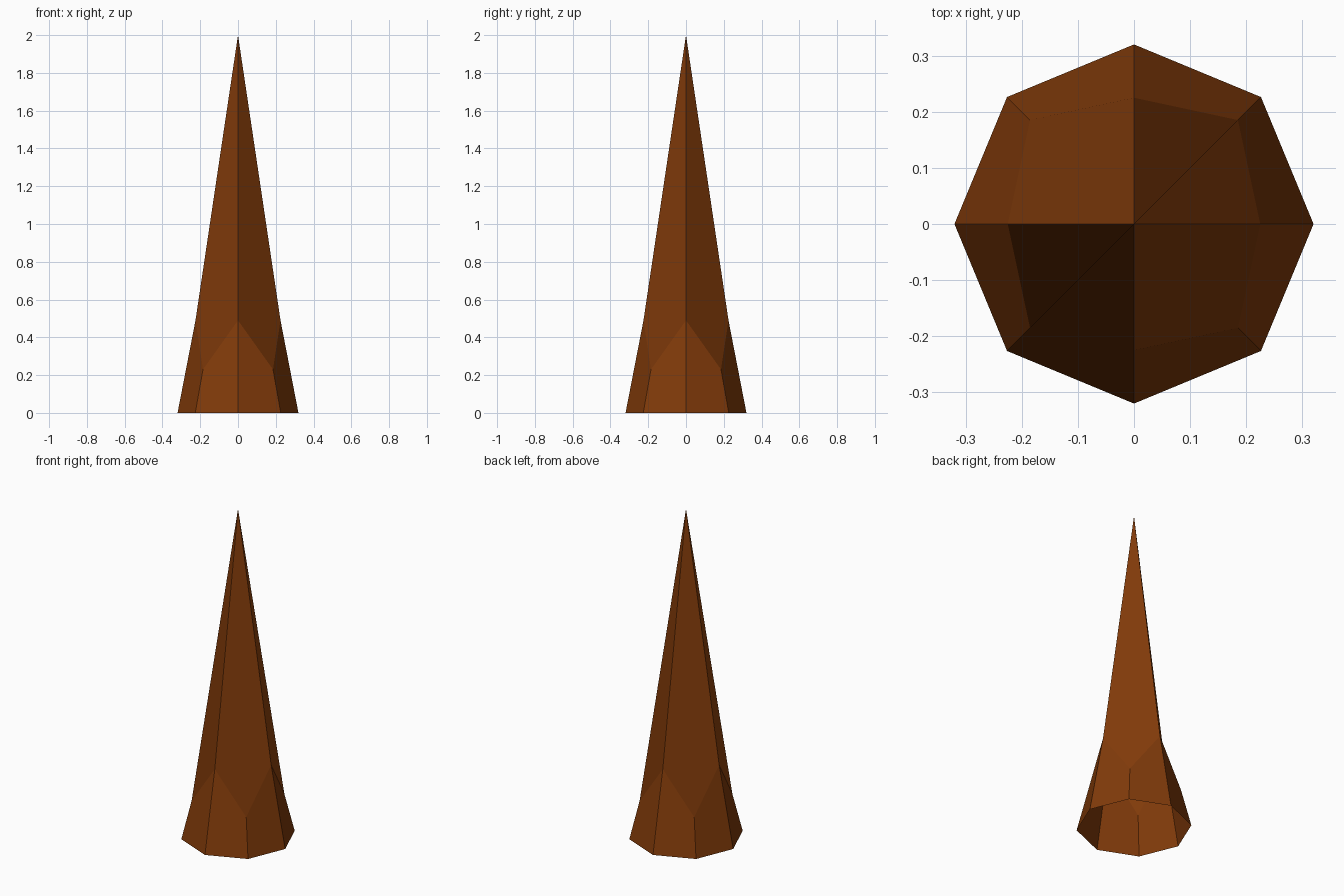
import bpy, bmesh
from math import sin, cos, radians

if "Cube" in bpy.data.objects:
    bpy.data.objects.remove(bpy.data.objects["Cube"])

APEX_Z, BASE_R = 2.0, 0.32
AXIS_RING = (0.225, 0.49)      # radius, height of the ridges on the x and y axes
DIAGONAL_RING = (0.262, 0.23)  # radius, height of the ridges on the diagonals


def polar(bm, r, i, z):
    a = radians(45 * i)
    return bm.verts.new((r * cos(a), r * sin(a), z))


bm = bmesh.new()
apex = bm.verts.new((0, 0, APEX_Z))
base = [polar(bm, BASE_R, i, 0) for i in range(8)]
ring = []
for i in range(8):
    r, z = DIAGONAL_RING if i % 2 else AXIS_RING
    ring.append(polar(bm, r, i, z))

# flared eight-sided foot, open underneath
for i in range(8):
    j = (i + 1) % 8
    bm.faces.new((base[i], base[j], ring[j], ring[i]))

# four kite-shaped upper faces: two fold outward along the diagonal,
# the other two fold inward across it (first vertex sets the fold)
for i in range(0, 8, 2):
    kite = [apex, ring[i], ring[i + 1], ring[(i + 2) % 8]]
    if i % 4:
        kite = kite[1:] + kite[:1]
    bm.faces.new(kite)

mesh = bpy.data.meshes.new("spike")
bm.to_mesh(mesh)
bm.free()

brown = bpy.data.materials.new("brown")
brown.diffuse_color = (0.22, 0.043, 0.003, 1)
brown.use_nodes = True
brown.node_tree.nodes["Principled BSDF"].inputs["Base Color"].default_value = brown.diffuse_color
mesh.materials.append(brown)
spike = bpy.data.objects.new("spike", mesh)
bpy.context.collection.objects.link(spike)
